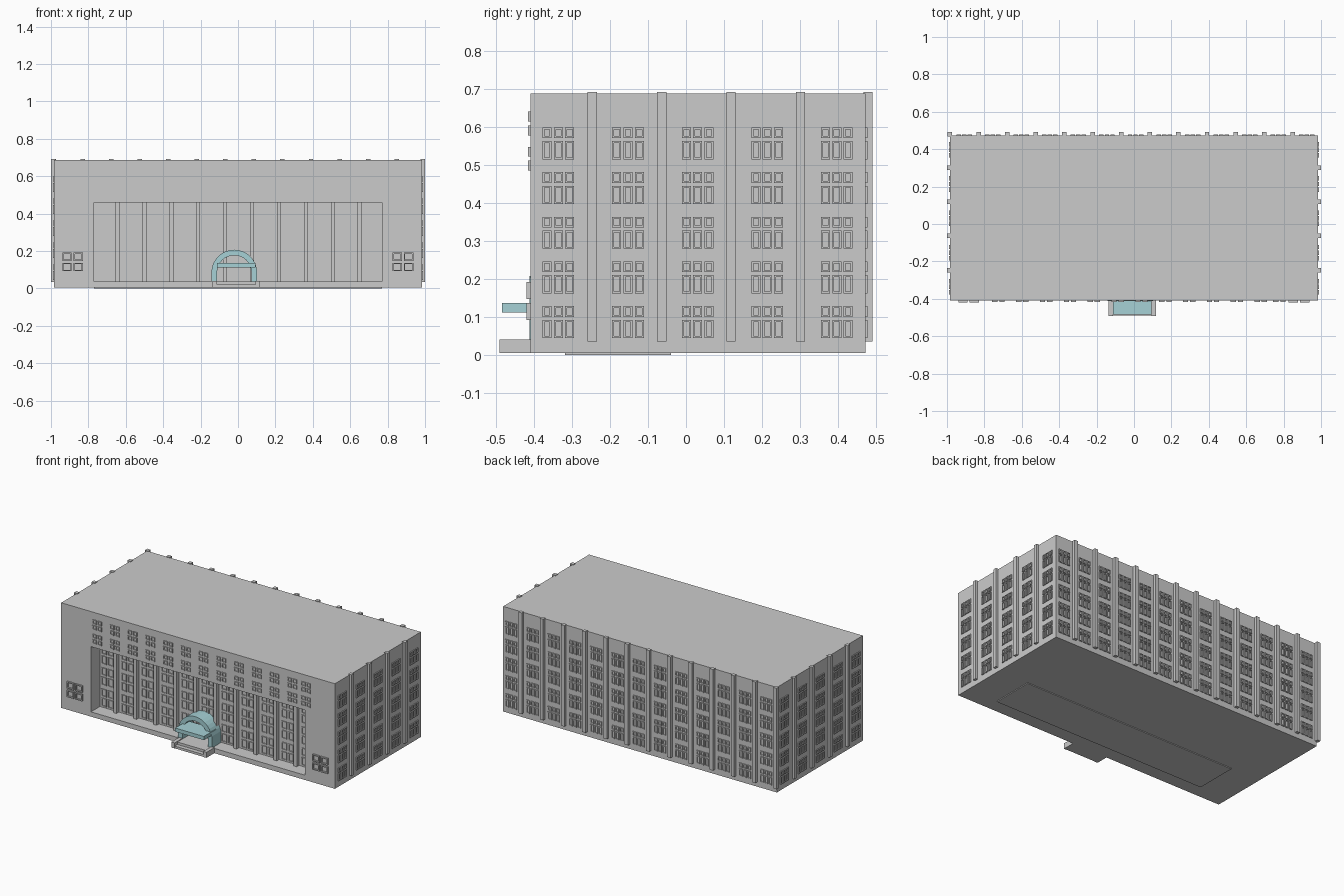
import bpy, bmesh, math
from mathutils import Vector

if "Cube" in bpy.data.objects:
    bpy.data.objects.remove(bpy.data.objects["Cube"])

WX, FRONT, BACK, Z0, Z1 = 0.984, -0.41, 0.472, 0.005, 0.688
RECESS = -0.318                                   # back plane of the front recess

teal = bpy.data.materials.new("teal")
teal.diffuse_color = (0.38, 0.64, 0.67, 1)
teal.use_nodes = True
teal.node_tree.nodes["Principled BSDF"].inputs["Base Color"].default_value = teal.diffuse_color


def finish(name, bm, mat=None):
    bmesh.ops.recalc_face_normals(bm, faces=bm.faces)
    me = bpy.data.meshes.new(name)
    bm.to_mesh(me)
    bm.free()
    ob = bpy.data.objects.new(name, me)
    bpy.context.collection.objects.link(ob)
    if mat:
        me.materials.append(mat)
    return ob


def add_box(bm, x0, x1, y0, y1, z0, z1):
    vs = bmesh.ops.create_cube(bm, size=1)["verts"]
    for v in vs:
        v.co = Vector(((x0 + x1) / 2 + v.co.x * (x1 - x0),
                       (y0 + y1) / 2 + v.co.y * (y1 - y0),
                       (z0 + z1) / 2 + v.co.z * (z1 - z0)))


def boxes(name, items, mat=None):
    bm = bmesh.new()
    for b in items:
        add_box(bm, *b)
    return finish(name, bm, mat)


def strip(bm, loops):
    """Closed skin through rings of points (last ring joins the first)."""
    rings = [[bm.verts.new(p) for p in lp] for lp in loops]
    for a, b in zip(rings, rings[1:] + rings[:1]):
        for i in range(len(a)):
            j = (i + 1) % len(a)
            bm.faces.new((a[i], a[j], b[j], b[i]))


def add_pane(bm, place, u0, u1, v0, v1, depth, t):
    """Raised rectangular frame around one pane."""
    def rect(k, d):
        return [place(u, v, d) for u, v in
                ((u0 + k, v0 + k), (u1 - k, v0 + k), (u1 - k, v1 - k), (u0 + k, v1 - k))]
    strip(bm, [rect(0, -0.001), rect(0, depth), rect(t, depth), rect(t, -0.001)])


def windows(name, place, us, rows, w, cols, gap=0.006, depth=0.006, t=0.005):
    """rows: list of windows, each a list of (bottom, top) pane ranges."""
    bm = bmesh.new()
    pw = (w - gap * (cols - 1)) / cols
    for u in us:
        for row in rows:
            for v0, v1 in row:
                for c in range(cols):
                    a = u - w / 2 + c * (pw + gap)
                    add_pane(bm, place, a, a + pw, v0, v1, depth, t)
    return finish(name, bm)


# main block with the recess cut out of the front
body = boxes("main_block", [(-WX, WX, FRONT, BACK, Z0, Z1)])
cutter = boxes("recess_cutter", [(-0.77, 0.77, -0.6, RECESS, 0.036, 0.46)])
cutter.hide_render = True
mod = body.modifiers.new("recess", "BOOLEAN")
mod.operation, mod.solver, mod.object = "DIFFERENCE", "EXACT", cutter
bpy.context.view_layer.objects.active = body
body.select_set(True)
bpy.ops.object.modifier_apply(modifier="recess")
bpy.data.objects.remove(cutter)

# thin slab below the hall
boxes("base_slab", [(-0.77, 0.77, RECESS, -0.04, 0.0, 0.008)])

# pilasters
side_p = [-0.247 + 0.183 * i for i in range(4)]
back_p = [-0.984 + 0.1527 * i for i in range(13)]
h = 0.012
boxes("side_pilasters", [(s * 0.987 - h, s * 0.987 + h, y - h, y + h, 0.035, 0.692)
                         for y in side_p for s in (-1, 1)])
boxes("back_pilasters", [(x - h, x + h, 0.467, 0.491, 0.035, 0.692) for x in back_p])
boxes("recess_pilasters", [(0.144 * i - 0.645 - 0.011, 0.144 * i - 0.645 + 0.011,
                            RECESS - 0.024, RECESS + 0.005, 0.03, 0.462) for i in range(10)])

# three by two windows on five floors of the sides and back
floors = [[(z, z + 0.048), (z + 0.056, z + 0.084)] for z in [0.044 + 0.1177 * i for i in range(5)]]
side_w = [-0.336 + 0.1833 * i for i in range(5)]
back_w = [x + 0.076 for x in back_p]
windows("right_windows", lambda u, v, d: (WX + d, u, v), side_w, floors, 0.083, 3)
windows("left_windows", lambda u, v, d: (-WX - d, u, v), side_w, floors, 0.083, 3)
windows("back_windows", lambda u, v, d: (u, BACK + d, v), back_w, floors, 0.083, 3)

# front windows: two upper rows, and one large one on each lower corner
front = lambda u, v, d: (u, FRONT - d, v)
upper = [[(0.486, 0.512), (0.522, 0.547)], [(0.577, 0.604), (0.614, 0.641)]]
windows("upper_front_windows", front, [-0.725 + 0.1275 * i for i in range(12)] + [0.777],
        upper, 0.066, 2, gap=0.01)
windows("corner_front_windows", front, [-0.884, 0.882],
        [[(0.092, 0.137), (0.147, 0.192)]], 0.11, 2, gap=0.01, depth=0.01, t=0.007)

# windows between the recess pilasters
hall = [[(z, z + 0.052), (z + 0.064, z + 0.112)] for z in (0.045, 0.183, 0.32)]
windows("recess_windows", lambda u, v, d: (u, RECESS - d, v),
        [-0.715 + 0.144 * i for i in range(11)], hall, 0.084, 2, gap=0.012)

# entrance arch: round top on straight legs, flat-faced
CX, CZ, RO, RI, N = -0.02, 0.085, 0.122, 0.092, 16


def arch_profile(r):
    arc = [(CX + r * math.cos(math.pi * i / N), CZ + r * math.sin(math.pi * i / N))
           for i in range(N + 1)]
    return [(CX + r, 0.036)] + arc + [(CX - r, 0.036)]


bm = bmesh.new()
outline = arch_profile(RO), arch_profile(RI)
ends = (FRONT - 0.002, RECESS)
rings = [[(outline[k][i][0], y, outline[k][i][1])
          for k, y in ((0, ends[0]), (0, ends[1]), (1, ends[1]), (1, ends[0]))]
         for i in range(N + 3)]
vs = [[bm.verts.new(p) for p in r] for r in rings]
for a, b in zip(vs, vs[1:]):
    for i in range(4):
        j = (i + 1) % 4
        bm.faces.new((a[i], a[j], b[j], b[i]))
bm.faces.new(vs[0])
bm.faces.new(vs[-1])
finish("entrance_arch", bm, teal)

# canopy and entrance steps with cheek walls
boxes("canopy", [(-0.112, 0.094, -0.485, -0.36, 0.112, 0.136)], teal)
boxes("entrance_steps", [(-0.112, 0.094, -0.489, FRONT, Z0, 0.02),
                         (-0.112, 0.094, -0.462, FRONT, 0.02, 0.036)])
boxes("step_cheeks", [(-0.136, -0.112, -0.491, FRONT, Z0, 0.041),
                      (0.094, 0.117, -0.491, FRONT, Z0, 0.041)])
